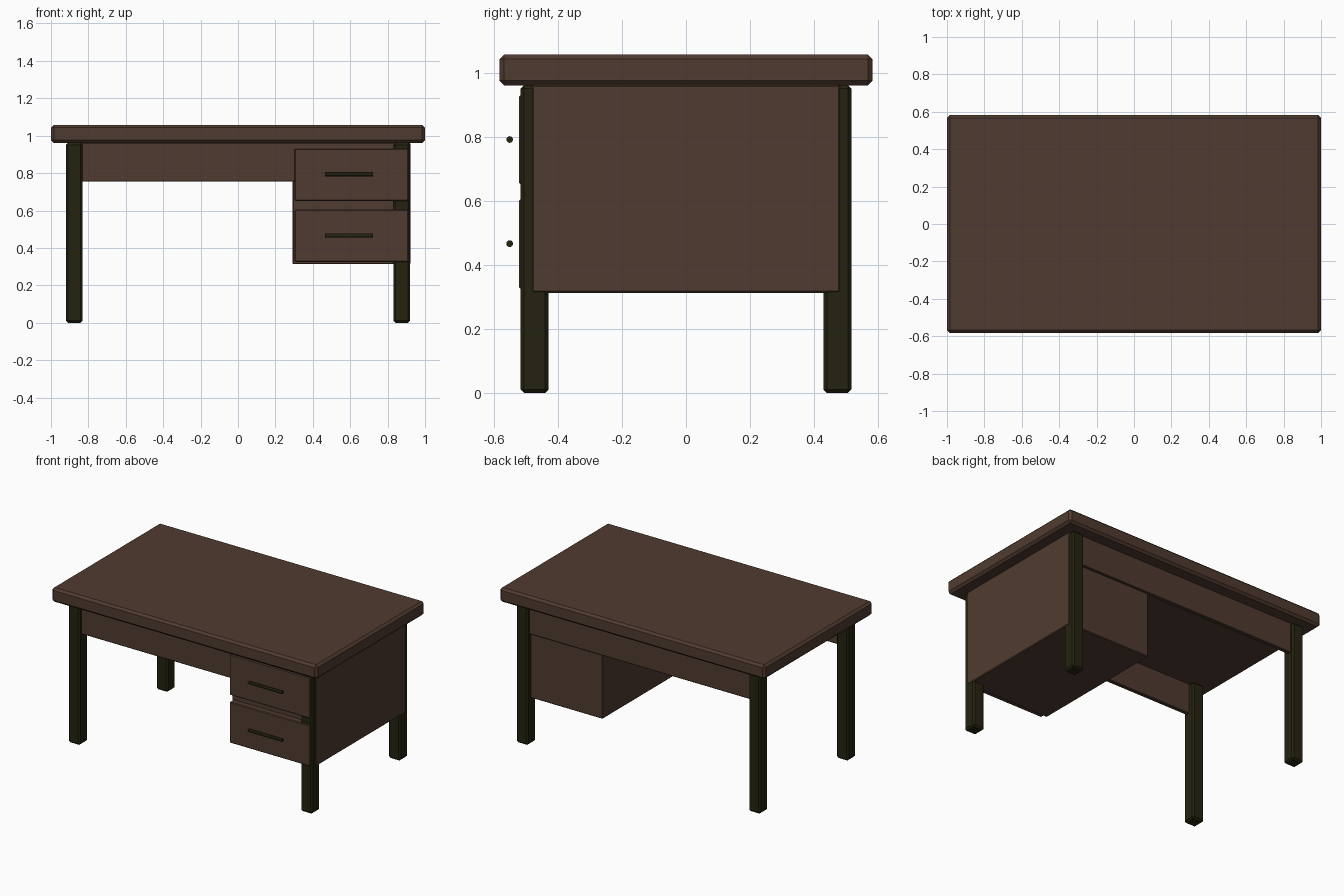
import bpy

if "Cube" in bpy.data.objects:
    bpy.data.objects.remove(bpy.data.objects["Cube"])


def material(name, colour):
    m = bpy.data.materials.new(name)
    m.diffuse_color = (*colour, 1)
    m.use_nodes = True
    m.node_tree.nodes["Principled BSDF"].inputs["Base Color"].default_value = m.diffuse_color
    return m


wood = material("brown wood", (0.080, 0.044, 0.029))
dark = material("dark olive", (0.018, 0.0165, 0.005))


def box(name, x, y, z, mat, bevel):
    """Bevelled box from (min, max) pairs on each axis."""
    bpy.ops.mesh.primitive_cube_add(
        size=1, location=[(a + b) / 2 for a, b in (x, y, z)])
    o = bpy.context.object
    o.name = name
    o.scale = [b - a for a, b in (x, y, z)]
    bpy.ops.object.transform_apply(location=False, rotation=False, scale=True)
    o.data.materials.append(mat)
    mod = o.modifiers.new("edge bevel", 'BEVEL')
    mod.width = bevel
    mod.segments = 1
    return o


# Table top
box("table_top", (-1, 1), (-0.583, 0.583), (0.961, 1.058), wood, 0.015)

# Four legs
for sx, side in ((-1, "left"), (1, "right")):
    for sy, end in ((-1, "front"), (1, "back")):
        cx, cy = sx * 0.875, sy * 0.473
        box(f"{end}_{side}_leg", (cx - 0.044, cx + 0.044),
            (cy - 0.044, cy + 0.044), (0, 0.962), dark, 0.011)

# Front and back aprons between the legs
box("front_apron", (-0.85, 0.85), (-0.498, -0.47), (0.754, 0.962), wood, 0.004)
box("back_apron", (-0.85, 0.85), (0.47, 0.498), (0.754, 0.962), wood, 0.004)

# Drawer cabinet
box("drawer_cabinet", (0.291, 0.921), (-0.482, 0.482), (0.313, 0.962), wood, 0.005)

# Drawer fronts with bar handles
for name, low, high in (("upper", 0.652, 0.930), ("lower", 0.326, 0.605)):
    box(f"{name}_drawer_front", (0.302, 0.910), (-0.522, -0.475), (low, high),
        wood, 0.005)
    bpy.ops.mesh.primitive_cylinder_add(
        vertices=12, radius=0.0105, depth=0.256,
        location=(0.594, -0.551, (low + high) / 2 + 0.001),
        rotation=(0, 1.570796, 0))
    handle = bpy.context.object
    handle.name = f"{name}_drawer_handle"
    handle.data.materials.append(dark)
    bpy.ops.object.shade_smooth_by_angle()
